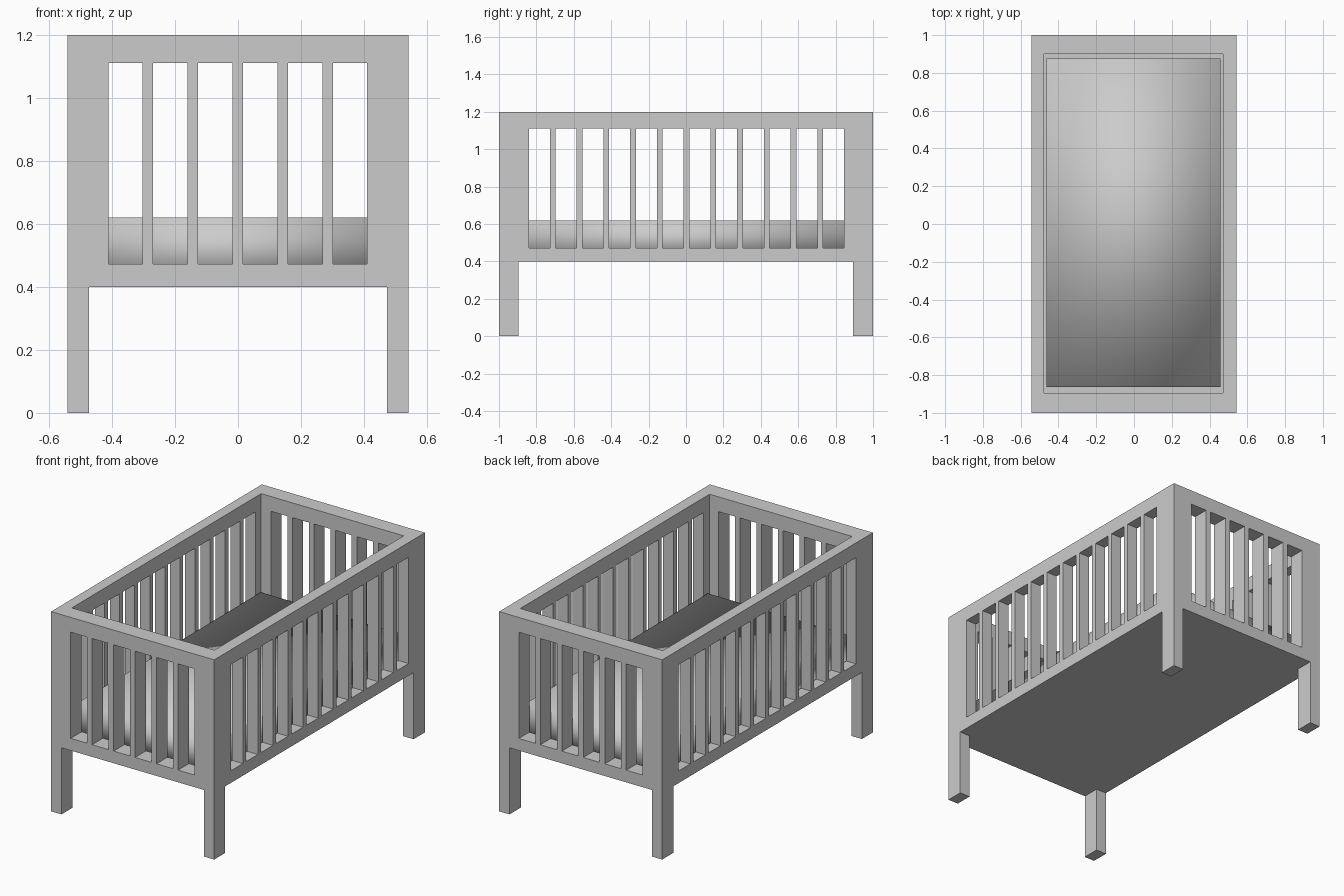
import bpy
import bmesh
from mathutils import Matrix, Vector

if "Cube" in bpy.data.objects:
    bpy.data.objects.remove(bpy.data.objects["Cube"])


def boxes(name, bounds):
    """One object made of separate boxes, each given as (low corner, high corner)."""
    bm = bmesh.new()
    for lo, hi in bounds:
        lo, hi = Vector(lo), Vector(hi)
        mat = Matrix.Translation((lo + hi) / 2) @ Matrix.Diagonal((*(hi - lo), 1))
        bmesh.ops.create_cube(bm, size=1, matrix=mat)
    mesh = bpy.data.meshes.new(name)
    bm.to_mesh(mesh)
    bm.free()
    obj = bpy.data.objects.new(name, mesh)
    bpy.context.collection.objects.link(obj)
    return obj


def cut(target, name, bounds):
    """Subtract boxes from the target, then discard the cutter."""
    cutter = boxes(name, bounds)
    cutter.hide_render = True
    mod = target.modifiers.new(name, 'BOOLEAN')
    mod.operation = 'DIFFERENCE'
    mod.solver = 'EXACT'
    mod.object = cutter
    bpy.context.view_layer.objects.active = target
    bpy.ops.object.modifier_apply(modifier=mod.name)
    bpy.data.objects.remove(cutter)


W, L, H = 0.542, 1.0, 1.2          # half width, half length, height
BASE, FLOOR = 0.40, 0.42           # underside and top of the floor panel
WIN_LO, WIN_HI = 0.473, 1.111      # gaps between slats

# Crib frame: a solid block carved into walls, legs and slats
frame = boxes("crib_frame", [((-W, -L, 0), (W, L, H))])
cut(frame, "interior", [((-0.477, -0.896, FLOOR), (0.471, 0.901, 2))])

# Space between the legs, across both directions
cut(frame, "leg_gap_ends", [((-0.473, -2, -1), (0.473, 2, BASE))])
cut(frame, "leg_gap_sides", [((-2, -0.896, -1), (2, 0.893, BASE))])

# Slat gaps in the end panels
ends = [-0.412 + i * 0.1427 for i in range(6)]
cut(frame, "end_gaps", [((x, -2, WIN_LO), (x + 0.109, 2, WIN_HI)) for x in ends])

# Slat gaps in the side panels
sides = [-0.84 + i * 0.143 for i in range(12)]
cut(frame, "side_gaps", [((-2, y, WIN_LO), (2, y + 0.112, WIN_HI)) for y in sides])

# Mattress, softly shaded
mattress = boxes("mattress", [((-0.463, -0.863, FLOOR), (0.459, 0.877, 0.62))])
mattress.data.shade_smooth()
